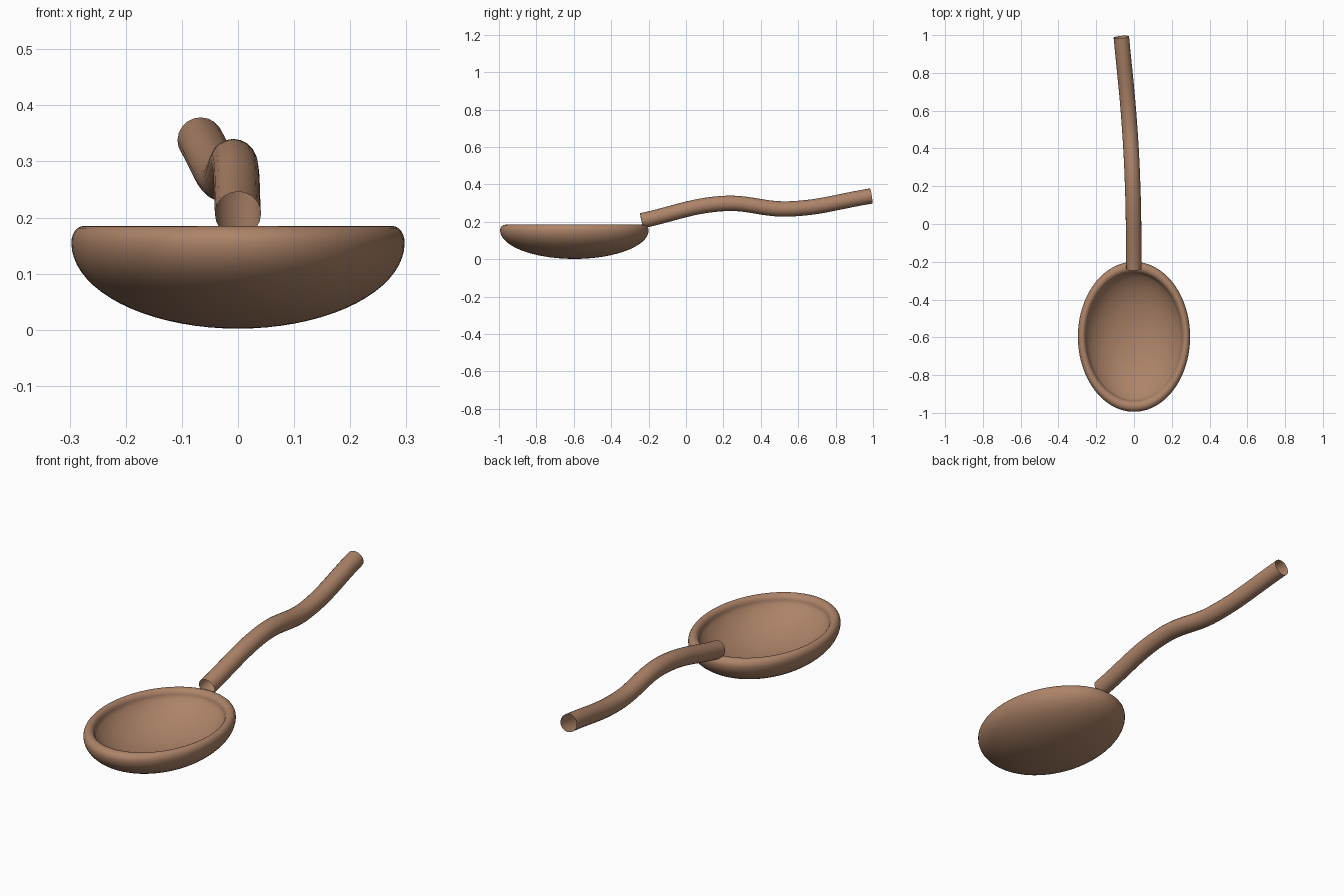
import bpy, bmesh
from math import sin, cos, pi, radians

if "Cube" in bpy.data.objects:
    bpy.data.objects.remove(bpy.data.objects["Cube"])

wood = bpy.data.materials.new("wood")
wood.diffuse_color = (0.42, 0.23, 0.14, 1)
wood.use_nodes = True
wood.node_tree.nodes["Principled BSDF"].inputs["Base Color"].default_value = wood.diffuse_color


def lathe(name, profile, rx, ry, centre, sides=96):
    """Oval lathe: profile of (relative radius, z), starting and ending on the axis."""
    bm = bmesh.new()
    rings = []
    for r, z in profile:
        if r < 1e-4:
            rings.append([bm.verts.new((0, 0, z))] * sides)
        else:
            rings.append([bm.verts.new((rx * r * cos(2 * pi * i / sides),
                                        ry * r * sin(2 * pi * i / sides), z))
                          for i in range(sides)])
    for a, b in zip(rings, rings[1:]):
        for i in range(sides):
            j = (i + 1) % sides
            bm.faces.new(list(dict.fromkeys((a[i], a[j], b[j], b[i]))))
    bmesh.ops.recalc_face_normals(bm, faces=bm.faces)
    mesh = bpy.data.meshes.new(name)
    bm.to_mesh(mesh)
    bm.free()
    ob = bpy.data.objects.new(name, mesh)
    bpy.context.collection.objects.link(ob)
    ob.location = centre
    mesh.materials.append(wood)
    bpy.ops.object.select_all(action='DESELECT')
    ob.select_set(True)
    bpy.context.view_layer.objects.active = ob
    bpy.ops.object.shade_smooth_by_angle(angle=radians(35))
    return ob


# Spoon bowl: rounded underside, rolled lip, hollow inside
N = 18
lip_z, lip_h, lip_w = 0.155, 0.03, 0.0735
inner_r = 1 - 2 * lip_w
floor_z, arc = 0.035, radians(68)
under = [(sin(pi / 2 * i / N), lip_z - 0.153 * cos(pi / 2 * i / N)) for i in range(N + 1)]
lip = [(1 - lip_w + lip_w * cos(pi * i / 12), lip_z + lip_h * sin(pi * i / 12))
       for i in range(1, 13)]
hollow = []
for i in range(N - 1, -1, -1):
    t = arc * i / N
    hollow.append((inner_r * sin(t) / sin(arc),
                   floor_z + (lip_z - floor_z) * (1 - cos(t)) / (1 - cos(arc))))
lathe("bowl", under + lip + hollow, 0.297, 0.397, (0, -0.597, 0))

# Handle: open-ended wavy tube swept along a curve
path = bpy.data.curves.new("handle", 'CURVE')
path.dimensions = '3D'
path.resolution_u = 20
path.bevel_depth = 0.041
path.bevel_resolution = 8
path.use_fill_caps = False
spline = path.splines.new('BEZIER')
points = [(0, -0.238, 0.206), (-0.007, 0.2, 0.298), (-0.026, 0.55, 0.269), (-0.067, 0.99, 0.338)]
spline.bezier_points.add(len(points) - 1)
for bp, co in zip(spline.bezier_points, points):
    bp.co = co
    bp.handle_left_type = bp.handle_right_type = 'AUTO'
spline.use_smooth = True
path.materials.append(wood)
handle = bpy.data.objects.new("handle", path)
bpy.context.collection.objects.link(handle)
